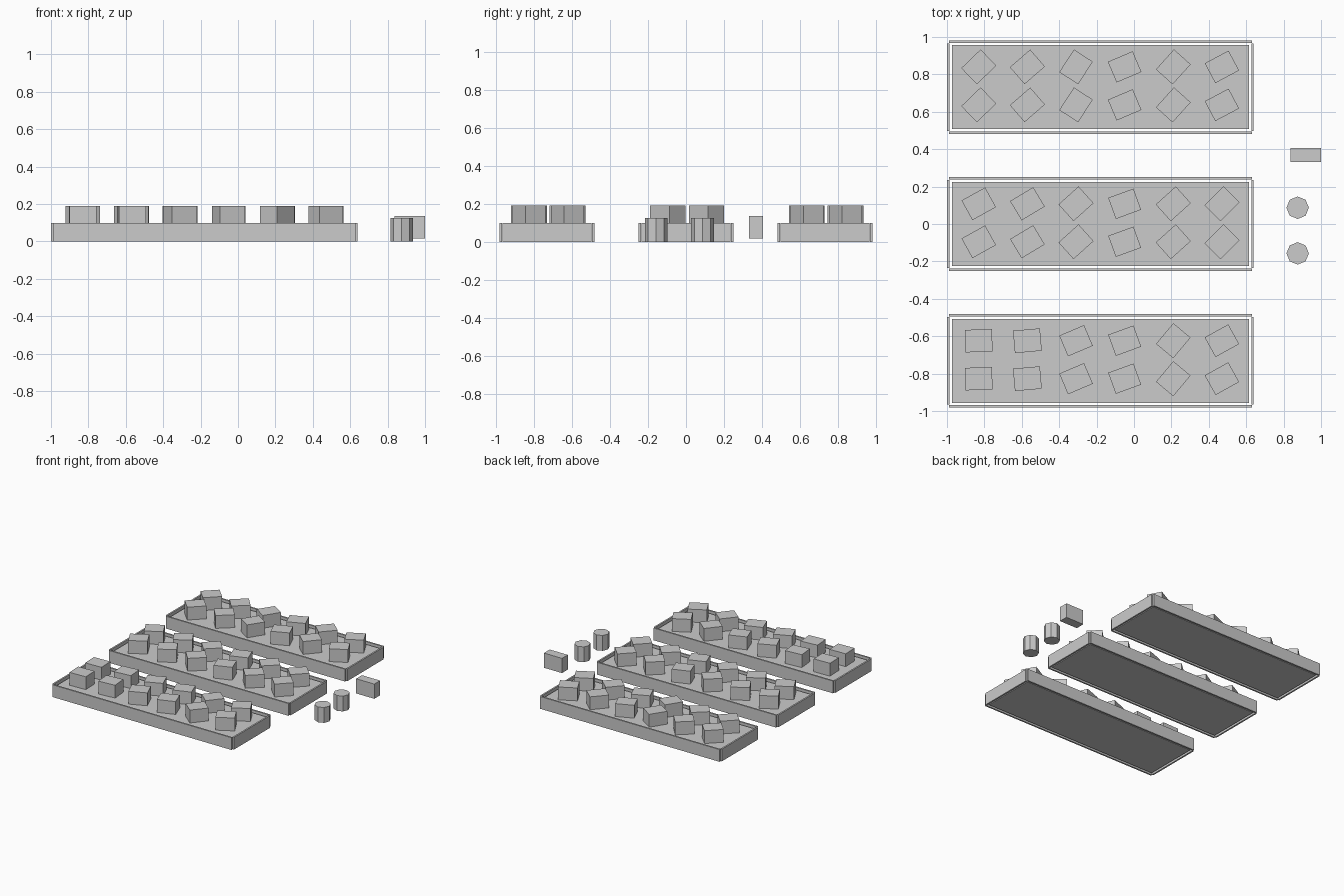
import bpy, bmesh, math
from mathutils import Matrix

if "Cube" in bpy.data.objects:
    bpy.data.objects.remove(bpy.data.objects["Cube"])

grey = bpy.data.materials.new("light_grey")
grey.diffuse_color = (0.6, 0.6, 0.6, 1)
grey.use_nodes = True
grey.node_tree.nodes["Principled BSDF"].inputs["Base Color"].default_value = grey.diffuse_color


def finish(name, bm, matrix):
    mesh = bpy.data.meshes.new(name)
    bm.to_mesh(mesh)
    bm.free()
    mesh.materials.append(grey)
    obj = bpy.data.objects.new(name, mesh)
    obj.matrix_world = matrix
    bpy.context.collection.objects.link(obj)
    return obj


def box(name, centre, size, angle=0):
    bm = bmesh.new()
    bmesh.ops.create_cube(bm, size=1)
    bmesh.ops.scale(bm, vec=size, verts=bm.verts)
    return finish(name, bm, Matrix.Translation(centre) @ Matrix.Rotation(math.radians(angle), 4, 'Z'))


def barrel(name, x, y, radius, height):
    bm = bmesh.new()
    bmesh.ops.create_cone(bm, cap_ends=True, segments=8, radius1=radius, radius2=radius, depth=height)
    return finish(name, bm, Matrix.Translation((x, y, height / 2)))


BED_X = -0.18
WALL_H = 0.1
# turn of the plants in each column, per bed
beds = {
    "back": (0.732, (44, 41, 57, 23, 48, 28)),
    "middle": (0.0, (29, 31, 42, 20, 42, 45)),
    "front": (-0.732, (2, 5, 23, 20, 50, 29)),
}

for bed, (cy, turns) in beds.items():
    # planks around the bed
    for side, s in (("left", -1), ("right", 1)):
        box(f"{bed}_bed_{side}_plank", (BED_X + s * 0.8135, cy, WALL_H / 2), (0.013, 0.468, WALL_H))
    for side, s in (("front", -1), ("back", 1)):
        box(f"{bed}_bed_{side}_plank", (BED_X, cy + s * 0.2435, WALL_H / 2), (1.62, 0.013, WALL_H))
    # soil filling, slightly below the rim
    box(f"{bed}_bed_soil", (BED_X, cy, 0.045), (1.588, 0.448, 0.08))
    # two rows of blocky plants
    for col, turn in enumerate(turns):
        for row, dy in enumerate((0.108, -0.095)):
            box(f"{bed}_plant_{row}_{col}", (-0.83 + 0.26 * col, cy + dy, 0.13), (0.144, 0.12, 0.12), turn)

# barrels and crate beside the beds
barrel("front_barrel", 0.875, -0.157, 0.06, 0.125)
barrel("back_barrel", 0.875, 0.087, 0.06, 0.125)
box("crate", (0.918, 0.368, 0.076), (0.164, 0.075, 0.12))
